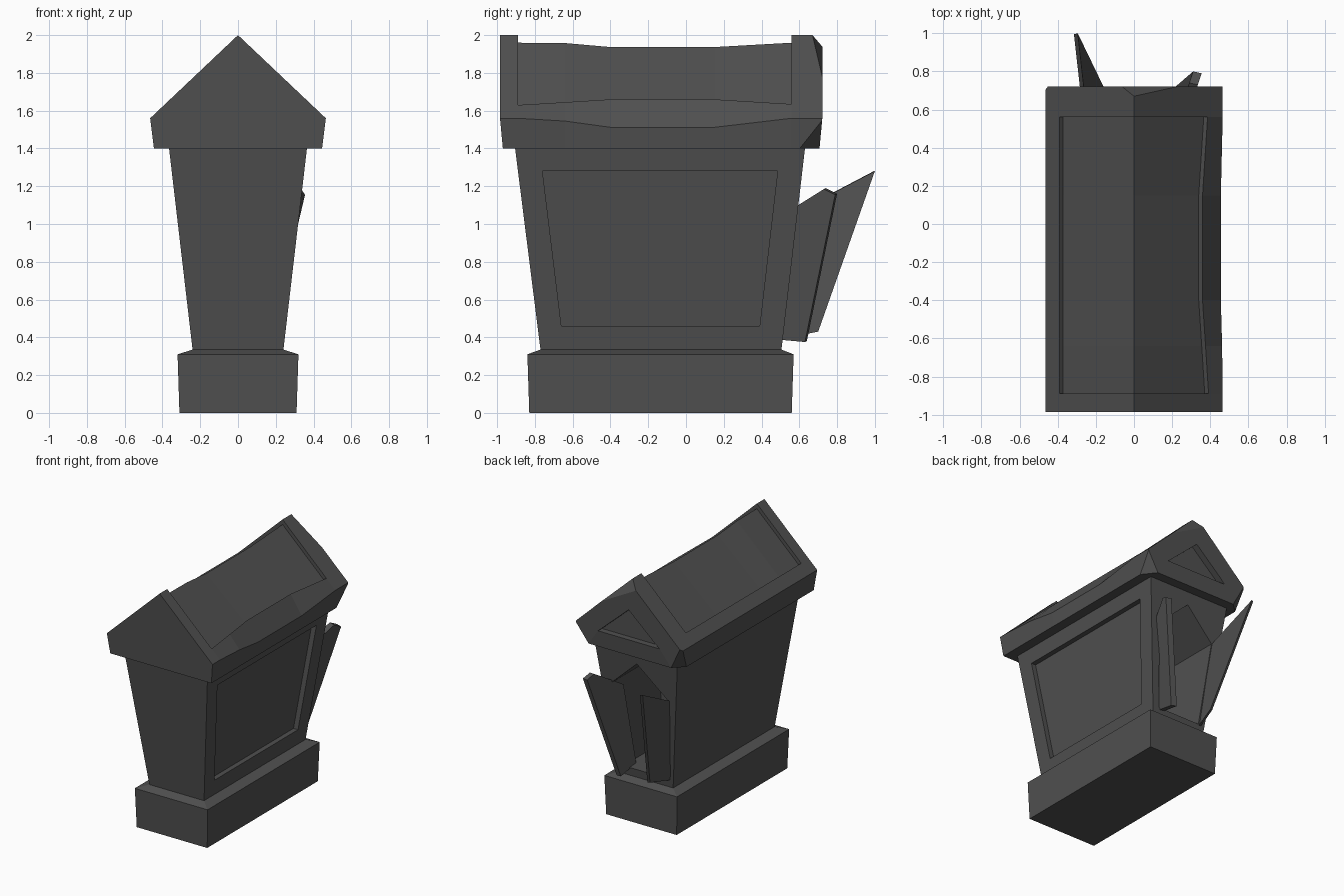
import bpy, bmesh
from mathutils import Vector

cube = bpy.data.objects.get("Cube")
if cube:
    bpy.data.objects.remove(cube, do_unlink=True)

GREY = (0.08, 0.08, 0.08, 1)
stone = bpy.data.materials.new("dark_grey_stone")
stone.use_nodes = True
stone.diffuse_color = GREY
bsdf = next(n for n in stone.node_tree.nodes if n.type == 'BSDF_PRINCIPLED')
bsdf.inputs["Base Color"].default_value = GREY
bsdf.inputs["Roughness"].default_value = 0.9


def loft(name, sections, chips=()):
    """Skin matching closed sections, cap the ends, then slice off corners."""
    bm = bmesh.new()
    rings = [[bm.verts.new(p) for p in s] for s in sections]
    n = len(rings[0])
    for a, b in zip(rings, rings[1:]):
        for i in range(n):
            j = (i + 1) % n
            bm.faces.new((a[i], a[j], b[j], b[i]))
    bm.faces.new(rings[0])
    bm.faces.new(rings[-1])
    bmesh.ops.recalc_face_normals(bm, faces=bm.faces)
    for chip in chips:
        p, q, r = map(Vector, chip)
        normal = (q - p).cross(r - p)
        centre = sum((v.co for v in bm.verts), Vector()) / len(bm.verts)
        if normal.dot(centre - p) > 0:
            normal.negate()
        bmesh.ops.bisect_plane(bm, geom=bm.verts[:] + bm.edges[:] + bm.faces[:],
                               plane_co=p, plane_no=normal, clear_outer=True)
        bmesh.ops.holes_fill(bm, edges=[e for e in bm.edges if e.is_boundary])
        bmesh.ops.recalc_face_normals(bm, faces=bm.faces)
    mesh = bpy.data.meshes.new(name)
    bm.to_mesh(mesh)
    bm.free()
    mesh.materials.append(stone)
    ob = bpy.data.objects.new(name, mesh)
    bpy.context.collection.objects.link(ob)
    return ob


def rect(x, y0, y1, z):
    return [(-x, y0, z), (x, y0, z), (x, y1, z), (-x, y1, z)]


def slab(name, face, offset):
    return loft(name, [face, [tuple(Vector(p) + Vector(offset)) for p in face]])


def carve(ob, cutter):
    cutter.hide_render = True
    mod = ob.modifiers.new("carve", 'BOOLEAN')
    mod.operation = 'DIFFERENCE'
    mod.solver = 'EXACT'
    mod.object = cutter
    bpy.context.view_layer.objects.active = ob
    bpy.ops.object.modifier_apply(modifier=mod.name)
    bpy.data.objects.remove(cutter, do_unlink=True)


# plinth with a gently sloped top
loft("plinth", [rect(.31, -.83, .56, 0), rect(.32, -.84, .57, .31),
                rect(.24, -.77, .505, .335)])

# flared body
body = loft("body", [rect(.24, -.77, .505, .33), rect(.365, -.905, .63, 1.4)])

# doorway and hollow chamber at the back
door = [(-.19, .4), (.19, .4), (.25, 1.07), (0, 1.3), (-.25, 1.07)]
carve(body, loft("chamber_cutter", [[(x, y, z) for x, z in door] for y in (.0, .8)]))

# recessed panel on one side only
panel = [(-.76, 1.28), (.485, 1.28), (.39, .46), (-.66, .46)]
carve(body, loft("panel_cutter", [[(.24 + (z - .33) * .117 + d, y, z)
                                   for y, z in panel] for d in (-.04, .04)]))

# front gable
gable = [(-.445, 1.4), (.445, 1.4), (.465, 1.56), (0, 2), (-.465, 1.56)]


def gable_ring(y, skew=0):
    return [(x, y + (skew if z < 1.5 else 0), z) for x, z in gable]


loft("front_gable", [gable_ring(-.985, .015), gable_ring(-.89)])

# back gable with broken corners and a triangular recess
chips = [((0, .67, 2), (.24, .725, 1.77), (-.06, .715, 1.95)),
         ((.465, .72, 1.55), (.447, .6, 1.4), (.36, .71, 1.4)),
         ((-.455, .72, 1.575), (-.445, .63, 1.4), (-.36, .71, 1.4))]
back = loft("back_gable", [gable_ring(.56), gable_ring(.722, -.015)], chips)
tri = [(-.27, 1.53), (.27, 1.53), (0, 1.77)]
carve(back, loft("recess_cutter", [[(x, y, z) for x, z in tri] for y in (.67, .8)]))


# sunken roof between the gables, sagging on one side
def lip_x(z):
    return .465 * (2 - z) / .44


def roof_ring(y, eave, lip, ridge):
    lx, base = lip_x(lip), lip_x(1.63)
    eave_x = .465 - (1.56 - eave) * .2
    pts = [(-.445, 1.4), (.445, 1.4), (eave_x, eave), (lx, lip),
           (lx - .02, lip - .021), (0, ridge),
           (.02 - base, 1.609), (-base, 1.63), (-.465, 1.56)]
    return [(x, y, z) for x, z in pts]


loft("roof", [roof_ring(-.89, 1.56, 1.63, 1.96), roof_ring(-.64, 1.545, 1.645, 1.958),
              roof_ring(-.4, 1.512, 1.66, 1.937), roof_ring(.15, 1.512, 1.66, 1.937),
              roof_ring(.56, 1.56, 1.635, 1.96)])

# two crooked door leaves
slab("left_door_leaf", [(.144, .42, .4), (.125, .64, .38), (.31, .8, 1.16),
                        (.29, .74, 1.19), (.2, .5, 1.04)], (.045, -.01, -.005))
slab("right_door_leaf", [(-.2, .5, .39), (-.15, .7, .43), (-.295, 1, 1.28),
                         (-.25, .6, 1.07)], (-.02, -.005, 0))
